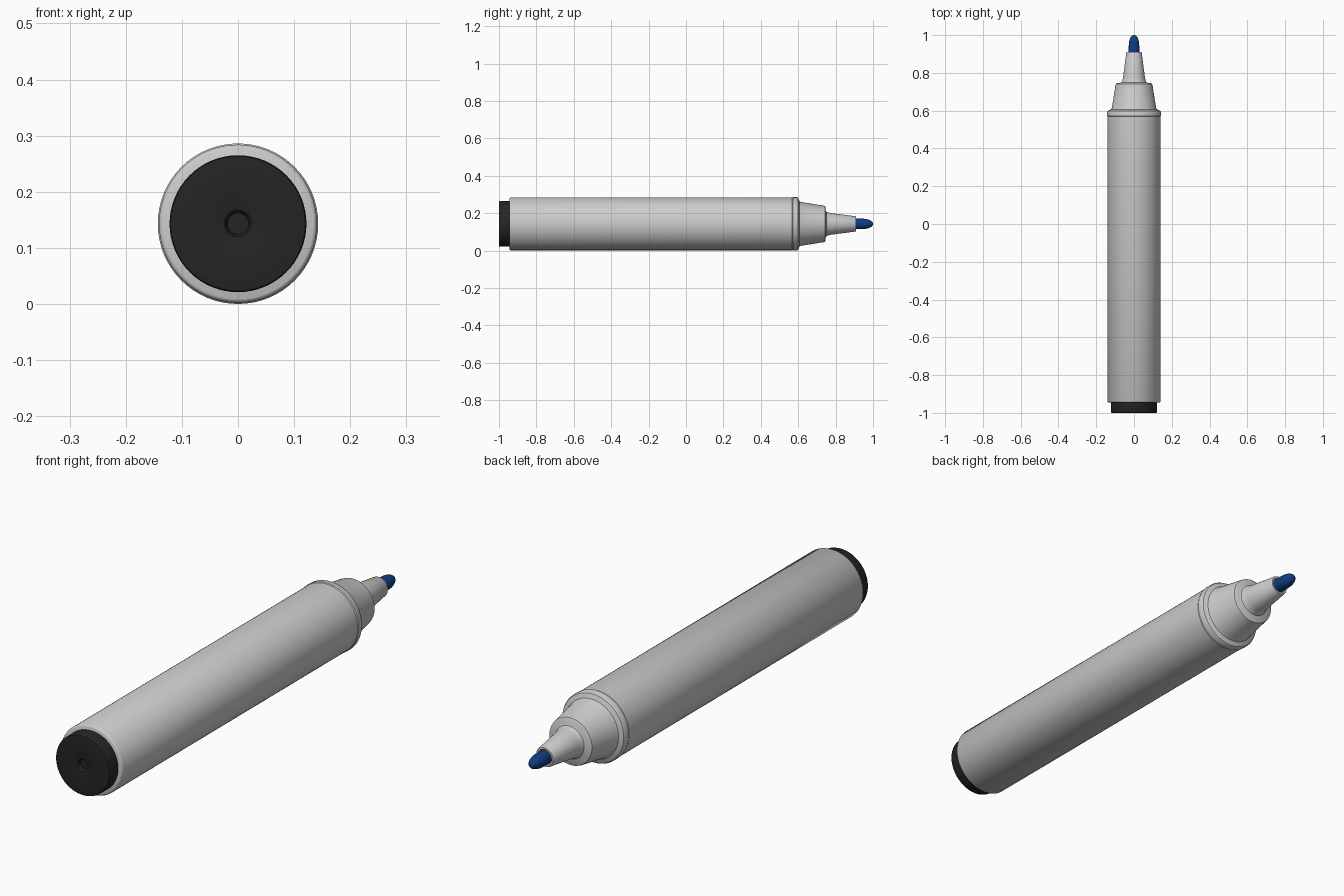
import bpy, bmesh, math

cube = bpy.data.objects.get("Cube")
if cube:
    bpy.data.objects.remove(cube)

AXIS_Z = 0.143
SIDES = 64


def material(name, rgb, roughness):
    mat = bpy.data.materials.new(name)
    mat.use_nodes = True
    mat.diffuse_color = (*rgb, 1)
    shader = next(n for n in mat.node_tree.nodes if n.type == 'BSDF_PRINCIPLED')
    shader.inputs["Base Color"].default_value = (*rgb, 1)
    shader.inputs["Roughness"].default_value = roughness
    return mat


def lathe(name, profile, mat):
    """Spin a list of (y, radius) points round the pen's long axis."""
    bm = bmesh.new()
    verts = [bm.verts.new((r, y, 0)) for y, r in profile]
    edges = [bm.edges.new(pair) for pair in zip(verts, verts[1:])]
    bmesh.ops.spin(bm, geom=verts + edges, cent=(0, 0, 0), axis=(0, 1, 0),
                   angle=2 * math.pi, steps=SIDES, use_merge=True)
    bmesh.ops.remove_doubles(bm, verts=bm.verts, dist=0.0001)
    bmesh.ops.recalc_face_normals(bm, faces=bm.faces)
    mesh = bpy.data.meshes.new(name)
    bm.to_mesh(mesh)
    bm.free()
    mesh.materials.append(mat)
    obj = bpy.data.objects.new(name, mesh)
    obj.location.z = AXIS_Z
    bpy.context.collection.objects.link(obj)
    bpy.ops.object.select_all(action='DESELECT')
    obj.select_set(True)
    bpy.context.view_layer.objects.active = obj
    bpy.ops.object.shade_smooth_by_angle(angle=math.radians(35))
    return obj


grey = material("light grey plastic", (0.6, 0.6, 0.61), 0.4)
black = material("black plastic", (0.018, 0.018, 0.018), 0.5)
blue = material("blue ink felt", (0.006, 0.045, 0.23), 0.7)

# Long barrel with a rounded rear rim
lathe("barrel", [(-0.945, 0), (-0.945, 0.134), (-0.943, 0.138), (-0.938, 0.141),
                 (0.568, 0.141), (0.57, 0.139), (0.57, 0)], grey)

# Collar, shoulder and tapered nib holder with a hollow mouth
lathe("grip_section", [(0.569, 0), (0.569, 0.139), (0.573, 0.143), (0.592, 0.143),
                       (0.599, 0.139), (0.603, 0.13), (0.607, 0.121), (0.615, 0.117),
                       (0.735, 0.098), (0.742, 0.096), (0.745, 0.092),
                       (0.746, 0.074), (0.75, 0.066), (0.76, 0.061), (0.775, 0.058),
                       (0.905, 0.041), (0.91, 0.038), (0.91, 0.031),
                       (0.89, 0.027), (0.89, 0)], grey)

# Rear plug with a small round dimple
lathe("end_plug", [(-0.94, 0), (-0.94, 0.122), (-0.995, 0.122), (-0.999, 0.12),
                   (-1, 0.116), (-1, 0.03), (-0.998, 0.024), (-0.992, 0.02),
                   (-0.985, 0.019), (-0.985, 0)], black)

# Bullet-shaped writing tip
START, LENGTH, STEPS = 0.88, 0.06, 10
tip = [(START, 0), (START, 0.028)]
tip += [(START + LENGTH + LENGTH * math.sin(a), 0.028 * math.cos(a) ** 0.9)
        for a in (math.pi / 2 * i / STEPS for i in range(STEPS))]
tip.append((1, 0))
lathe("felt_tip", tip, blue)
